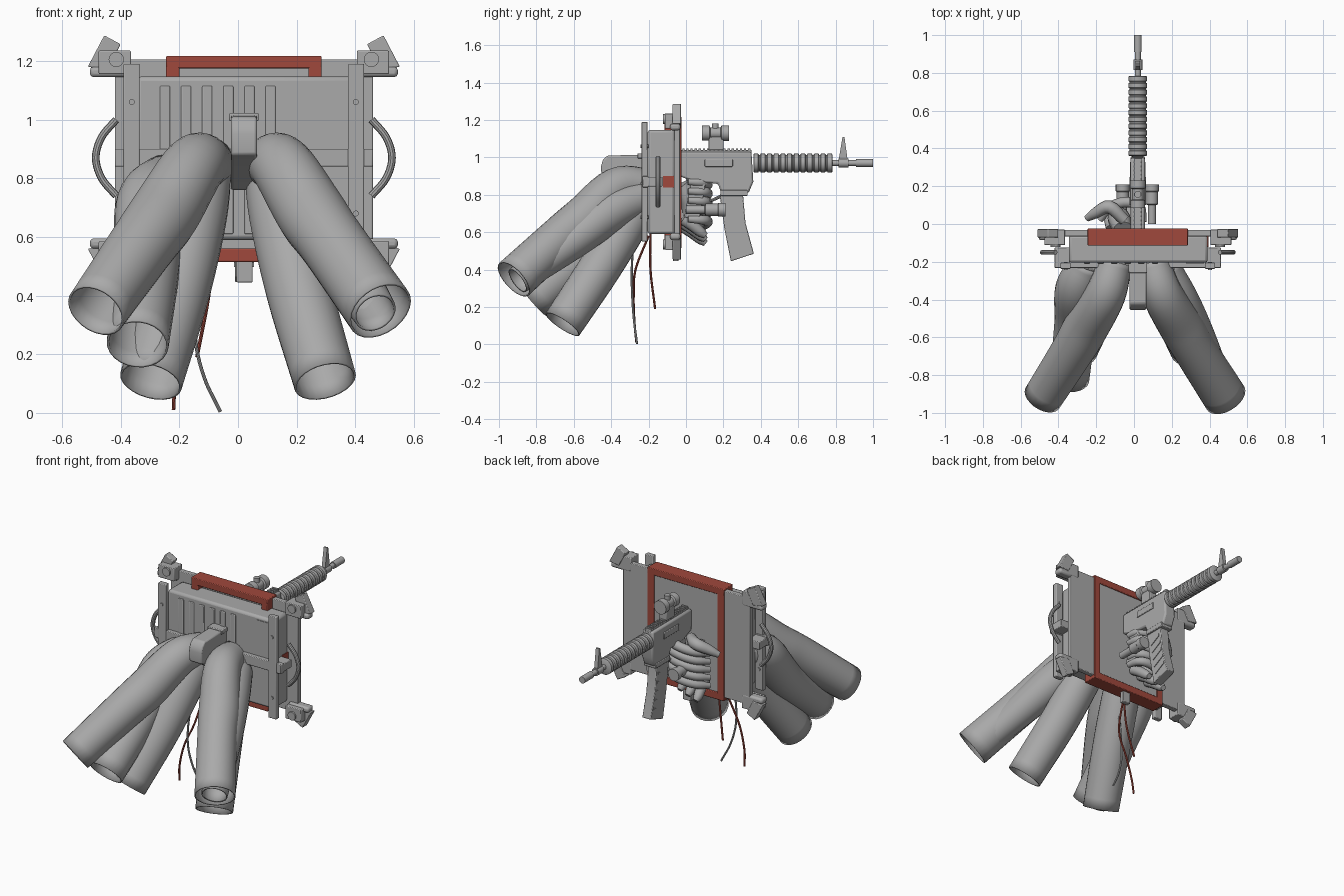
import bpy, bmesh, math
from mathutils import Vector

cube = bpy.data.objects.get("Cube")
if cube:
    bpy.data.objects.remove(cube, do_unlink=True)


def material(name, rgb):
    m = bpy.data.materials.new(name)
    m.use_nodes = True
    m.diffuse_color = (*rgb, 1)
    m.node_tree.nodes["Principled BSDF"].inputs["Base Color"].default_value = (*rgb, 1)
    return m


GREY = material("plain grey", (0.4, 0.4, 0.4))
RED = material("dull red", (0.35, 0.065, 0.045))
CX, CZ = 0.02, 0.87          # symmetry centre of the pack
GUN_X, BORE = 0.02, 0.97     # rifle centre line
parts = []


def finish(name, bm, mat, bevel=0):
    me = bpy.data.meshes.new(name)
    bm.to_mesh(me)
    bm.free()
    me.materials.append(mat)
    ob = bpy.data.objects.new(name, me)
    bpy.context.scene.collection.objects.link(ob)
    if bevel:
        mod = ob.modifiers.new("soft edges", 'BEVEL')
        mod.width, mod.segments = bevel, 2
    parts.append(ob)
    return ob


def box(name, x, y, z, mat=GREY, bevel=0.004):
    bm = bmesh.new()
    bmesh.ops.create_cube(bm, size=1)
    for v in bm.verts:
        v.co = [(a + b) / 2 + c * (b - a) for (a, b), c in zip((x, y, z), v.co)]
    return finish(name, bm, mat, bevel)


def prism(name, outline, axis, lo, hi, mat=GREY, bevel=0.004):
    """Extrude an outline along x (points are y,z) or y (points are x,z)."""
    bm = bmesh.new()
    place = (lambda p, d: (d, p[0], p[1])) if axis == 'x' else (lambda p, d: (p[0], d, p[1]))
    a, b = ([bm.verts.new(place(p, d)) for p in outline] for d in (lo, hi))
    bm.faces.new(a)
    bm.faces.new(b[::-1])
    n = len(a)
    for i in range(n):
        j = (i + 1) % n
        bm.faces.new((a[i], b[i], b[j], a[j]))
    bmesh.ops.recalc_face_normals(bm, faces=bm.faces)
    return finish(name, bm, mat, bevel)


def smooth_path(pts, radii, steps):
    """Catmull-Rom interpolation of points and radii."""
    rows = [Vector((*p, r)) for p, r in zip(pts, radii)]
    rows = [2 * rows[0] - rows[1]] + rows + [2 * rows[-1] - rows[-2]]
    out = []
    for a, b, c, d in zip(rows, rows[1:], rows[2:], rows[3:]):
        for s in range(steps):
            t = s / steps
            out.append(0.5 * (2 * b + (c - a) * t + (2 * a - 5 * b + 4 * c - d) * t * t
                              + (3 * b - a - 3 * c + d) * t ** 3))
    out.append(rows[-2])
    return [Vector(r[:3]) for r in out], [r[3] for r in out]


def sweep(name, pts, radii, sides=16, steps=5, wall=0, mat=GREY):
    """Round section along a path; wall > 0 leaves it open and hollow."""
    if isinstance(radii, float):
        radii = [radii] * len(pts)
    pts, radii = smooth_path(pts, radii, steps) if steps else ([Vector(p) for p in pts], radii)
    bm, rings, normal, old = bmesh.new(), [], None, None
    last = len(pts) - 1
    for i, (p, r) in enumerate(zip(pts, radii)):
        t = (pts[min(i + 1, last)] - pts[max(i - 1, 0)]).normalized()
        normal = t.orthogonal().normalized() if old is None else old.rotation_difference(t) @ normal
        side, old = t.cross(normal), t
        rings.append([bm.verts.new(p + r * (math.cos(a) * normal + math.sin(a) * side))
                      for a in (math.tau * k / sides for k in range(sides))])
    for a, b in zip(rings, rings[1:]):
        for k in range(sides):
            j = (k + 1) % sides
            bm.faces.new((a[k], a[j], b[j], b[k]))
    if not wall:
        bm.faces.new(rings[0][::-1])
        bm.faces.new(rings[-1])
    ob = finish(name, bm, mat)
    if wall:
        mod = ob.modifiers.new("cloth wall", 'SOLIDIFY')
        mod.thickness, mod.offset = wall, -1
    return ob


def rod(name, a, b, r, sides=20):
    return sweep(name, [a, b], [r, r], sides, 0)


# Pack body, ribs and back plate
box("pack_body", (-0.345, 0.39), (-0.205, -0.06), (0.59, 1.147), bevel=0.015)
for i in range(6):
    x = -0.266 + 0.072 * i
    box("pack_rib", (x, x + 0.034), (-0.211, -0.19), (0.61, 1.115))
box("pack_ledge", (0.275, 0.37), (-0.208, -0.19), (1.118, 1.124), bevel=0)
box("back_plate", (-0.42, 0.46), (-0.065, -0.032), (0.535, 1.205))
box("waist_bar", (-0.42, 0.46), (-0.232, -0.2), (0.84, 0.9))
box("bottom_tab", (-0.005, 0.05), (-0.07, -0.04), (0.445, 0.56))
box("side_patch", (0.386, 0.394), (-0.122, -0.06), (0.84, 0.9), RED, 0)

# Red frame around the plate
for z in ((0.515, 0.56), (1.175, 1.217)):
    box("frame_bar", (-0.245, 0.285), (-0.115, -0.024), z, RED)
for x in ((-0.245, -0.2), (0.24, 0.285)):
    box("frame_side", x, (-0.115, -0.024), (0.52, 1.21), RED)

# Uprights, side handles and corner clamps, mirrored about the pack centre
for sx in (-1, 1):
    def X(d):
        return CX + sx * d
    box("upright", sorted((X(0.355), X(0.41))), (-0.237, -0.205), (0.55, 1.19))
    for z in (0.68, 1.06):
        rod("upright_bolt", (X(0.382), -0.243, z), (X(0.382), -0.2, z), 0.01, 12)
    box("side_link", sorted((X(0.36), X(0.44))), (-0.205, -0.125), (0.845, 0.895))
    sweep("side_handle", [(X(0.435), -0.15, 1.0), (X(0.485), -0.15, 0.94), (X(0.505), -0.15, 0.87),
                          (X(0.485), -0.15, 0.8), (X(0.435), -0.15, 0.74)], 0.013, 10)
    for sz in (-1, 1):
        def Z(d):
            return CZ + sz * d
        box("clamp_block", sorted((X(0.385), X(0.495))), (-0.112, -0.03), sorted((Z(0.285), Z(0.365))))
        box("clamp_foot", sorted((X(0.385), X(0.525))), (-0.085, -0.03), sorted((Z(0.275), Z(0.31))),
            bevel=0.012)
        rod("clamp_bolt", (X(0.435), -0.122, Z(0.335)), (X(0.435), -0.05, Z(0.335)), 0.026, 16)
        prism("clamp_tab", [(X(0.476), Z(0.417)), (X(0.42), Z(0.387)), (X(0.465), Z(0.3)),
                            (X(0.532), Z(0.31))], 'y', -0.072, -0.026)

# Centre hook
prism("centre_hook", [(-0.2, 1.015), (-0.42, 1.01), (-0.445, 0.985), (-0.455, 0.95), (-0.45, 0.88),
                      (-0.4, 0.86), (-0.26, 0.76), (-0.2, 0.76)], 'x', -0.024, 0.065, bevel=0.008)
box("hook_cap", (-0.03, 0.07), (-0.26, -0.2), (0.995, 1.022))

# Hollow trouser-like legs hanging to the front
LEG = dict(sides=24, steps=6, wall=0.008)
for s, n, end in ((-1, "right", 0.105), (1, "left", 0.117)):
    sweep(n + "_upper_leg", [(s * 0.1, -0.2, 0.85), (s * 0.15, -0.37, 0.84), (s * 0.25, -0.54, 0.68),
                             (s * 0.325, -0.67, 0.575), (s * 0.484, -0.92, 0.349)],
          [0.09, 0.107, 0.119, 0.114, end], **LEG)
    sweep(n + "_lower_leg", [(s * 0.12, -0.2, 0.84), (s * 0.15, -0.3, 0.67), (s * 0.21, -0.46, 0.41),
                             (s * 0.297, -0.66, 0.108)], [0.1, 0.112, 0.113, 0.108], **LEG)
sweep("right_middle_leg", [(-0.24, -0.2, 0.8), (-0.3, -0.34, 0.71), (-0.31, -0.52, 0.5),
                           (-0.342, -0.82, 0.235)], [0.09, 0.116, 0.112, 0.106], **LEG)
sweep("left_middle_leg", [(0.15, -0.22, 0.79), (0.23, -0.4, 0.71), (0.33, -0.6, 0.56),
                          (0.467, -0.9, 0.342)], [0.09, 0.11, 0.1, 0.075], **LEG)

# Loose wires
sweep("long_red_wire", [(-0.085, -0.2, 0.58), (-0.11, -0.27, 0.4), (-0.175, -0.28, 0.25),
                        (-0.212, -0.275, 0.11), (-0.22, -0.265, 0.01)], 0.006, 8, mat=RED)
sweep("short_red_wire", [(-0.08, -0.19, 0.6), (-0.1, -0.19, 0.4), (-0.14, -0.165, 0.19)],
      0.006, 8, mat=RED)
sweep("grey_wire", [(-0.11, -0.28, 0.58), (-0.14, -0.29, 0.4), (-0.145, -0.287, 0.25),
                    (-0.115, -0.277, 0.12), (-0.06, -0.262, 0.004)], 0.006, 8)

# Rifle receiver, magazine and rail
prism("receiver", [(-0.035, 1.03), (0.35, 1.03), (0.36, 0.87), (0.335, 0.81), (0.19, 0.805),
                   (0.17, 0.86), (0.04, 0.87), (-0.035, 0.9)], 'x', -0.018, 0.058, bevel=0.01)
box("ejection_port", (-0.024, 0.064), (0.1, 0.25), (0.95, 0.99))
box("magazine_well", (-0.022, 0.062), (0.185, 0.33), (0.795, 0.825))
prism("magazine", [(0.18, 0.8), (0.305, 0.8), (0.318, 0.65), (0.363, 0.485), (0.24, 0.445),
                   (0.205, 0.62)], 'x', -0.01, 0.05)
for i in range(5):
    z = 0.74 - 0.052 * i
    y = 0.203 + 0.011 * i
    prism("magazine_rib", [(y + 0.015, z - 0.02), (y + 0.09, z + 0.02), (y + 0.09, z + 0.005),
                           (y + 0.015, z - 0.035)], 'x', -0.014, 0.054, bevel=0)
box("top_rail", (0.0, 0.04), (-0.03, 0.35), (1.02, 1.04))
for i in range(17):
    y = -0.02 + 0.022 * i
    box("rail_tooth", (0.0, 0.04), (y, y + 0.012), (1.035, 1.047), bevel=0)
prism("pistol_grip", [(0.03, 0.89), (0.11, 0.89), (0.07, 0.66), (-0.01, 0.68)], 'x', -0.015, 0.055)
sweep("trigger_guard", [(GUN_X, 0.1, 0.8), (GUN_X, 0.13, 0.77), (GUN_X, 0.2, 0.8)], 0.008, 8)

# Ribbed handguard, barrel and sights
ribs, radii = [], []
for i in range(12):
    for dy, r in ((0, 0.044), (0.004, 0.05), (0.026, 0.05), (0.03, 0.044)):
        ribs.append((GUN_X, 0.36 + 0.0358 * i + dy, BORE))
        radii.append(r)
sweep("handguard", ribs, radii, 24, 0)
rod("barrel", (GUN_X, 0.75, BORE), (GUN_X, 0.93, BORE), 0.016)
rod("muzzle", (GUN_X, 0.91, BORE), (GUN_X, 1.0, BORE), 0.021)
rod("sight_band", (GUN_X, 0.815, BORE), (GUN_X, 0.87, BORE), 0.024)
prism("front_sight", [(0.815, 0.98), (0.865, 0.98), (0.847, 1.11), (0.837, 1.11)], 'x', 0.008, 0.032,
      bevel=0)
sweep("scope", [(GUN_X, y, 1.13) for y in (0.085, 0.125, 0.13, 0.185, 0.19, 0.23)],
      [0.04, 0.04, 0.03, 0.03, 0.042, 0.042], 20, 0)
box("scope_mount", (-0.005, 0.045), (0.12, 0.2), (1.04, 1.11))
rod("scope_knob", (GUN_X, 0.157, 1.13), (GUN_X, 0.157, 1.182), 0.018)

# Gripping hand: stacked fingers, slanted lower fingers, thumb, palm and two side barrels
for i in range(5):
    z = 0.87 - 0.05 * i
    sweep("finger", [(0.05, 0.01, z), (0.03, 0.095, z - 0.005), (-0.05, 0.115, z - 0.015),
                     (-0.13, 0.085, z - 0.035), (-0.18, 0.02, z - 0.055)],
          [0.018, 0.026, 0.028, 0.026, 0.016], 12, 4)
for i in range(3):
    x, z = -0.01 - 0.055 * i, 0.67 - 0.02 * i
    sweep("lower_finger", [(x, -0.02, z), (x - 0.01, 0.03, z - 0.03), (x - 0.02, 0.08, z - 0.07),
                           (x - 0.02, 0.105, z - 0.09)], [0.03, 0.031, 0.027, 0.016], 12, 4)
sweep("thumb", [(-0.05, 0.02, 0.88), (-0.13, 0.09, 0.89), (-0.2, 0.06, 0.86), (-0.25, 0.03, 0.83)],
      [0.03, 0.035, 0.03, 0.018], 12, 4)
sweep("palm", [(-0.06, -0.03, 0.85), (-0.08, 0.03, 0.75), (-0.09, 0.02, 0.62)],
      [0.05, 0.06, 0.035], 14, 4)
for x in (-0.06, 0.095):
    sweep("side_barrel", [(x, y, 0.72) for y in (0.0, 0.1, 0.105, 0.17, 0.175, 0.21)],
          [0.022, 0.022, 0.033, 0.033, 0.037, 0.037], 16, 0)

# Smooth shading with sharp edges kept
bpy.ops.object.select_all(action='DESELECT')
for ob in parts:
    ob.select_set(True)
bpy.context.view_layer.objects.active = parts[0]
bpy.ops.object.shade_smooth_by_angle(angle=math.radians(35))
